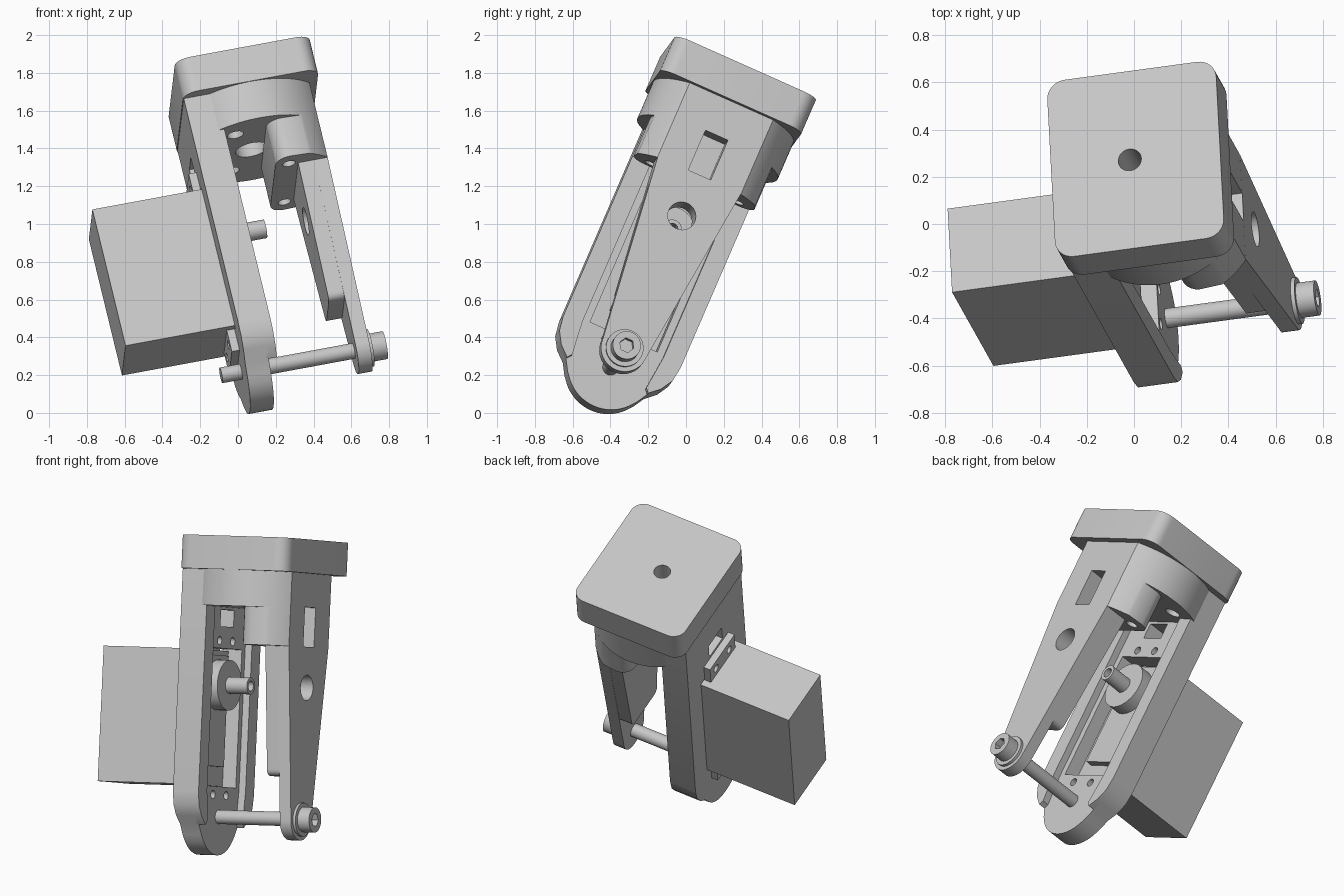
import bpy
import bmesh
from math import pi, sin, cos
from mathutils import Vector, Matrix

if "Cube" in bpy.data.objects:
    bpy.data.objects.remove(bpy.data.objects["Cube"], do_unlink=True)

# Tilted frame: across the fork, depth, and up the long axis
across = Vector((0.975, 0.132, 0.18)).normalized()
depth = Vector((-0.05, 0.912, -0.407))
depth = (depth - across * depth.dot(across)).normalized()
frame = Matrix((across, depth, across.cross(depth))).transposed().to_4x4()
frame.translation = (0.0065, 0.275, 1.77)

grey = bpy.data.materials.new("light grey")
grey.use_nodes = True
grey.diffuse_color = (0.57, 0.57, 0.57, 1)
grey.node_tree.nodes["Principled BSDF"].inputs["Base Color"].default_value = (0.57, 0.57, 0.57, 1)


def prism(name, points, axis, lo, hi):
    """Extrude a 2D outline along local axis 0 (across), 1 (depth) or 2 (up)."""
    def place(p, h):
        co = list(p)
        co.insert(axis, h)
        return co
    bm = bmesh.new()
    base = bm.faces.new([bm.verts.new(place(p, lo)) for p in points])
    out = bmesh.ops.extrude_face_region(bm, geom=[base])
    shift = Vector(place((0, 0), hi - lo))
    bmesh.ops.translate(bm, vec=shift, verts=[g for g in out["geom"] if isinstance(g, bmesh.types.BMVert)])
    bmesh.ops.recalc_face_normals(bm, faces=bm.faces)
    mesh = bpy.data.meshes.new(name)
    bm.to_mesh(mesh)
    bm.free()
    mesh.materials.append(grey)
    obj = bpy.data.objects.new(name, mesh)
    bpy.context.collection.objects.link(obj)
    obj.matrix_world = frame
    return obj


def arc(x, y, r, start, end, n):
    return [(x + r * cos(start + (end - start) * i / n), y + r * sin(start + (end - start) * i / n))
            for i in range(n + 1)]


def rod(name, axis, x, y, r, lo, hi, n=40):
    return prism(name, arc(x, y, r, 0, 2 * pi, n)[:-1], axis, lo, hi)


def rect(x0, x1, y0, y1):
    return [(x0, y0), (x1, y0), (x1, y1), (x0, y1)]


def cut(obj, *cutters):
    """Subtract the cutters, bake the result and discard them."""
    for c in cutters:
        c.hide_render = True
        m = obj.modifiers.new("cut", 'BOOLEAN')
        m.operation = 'DIFFERENCE'
        m.solver = 'EXACT'
        m.object = c
    bpy.context.view_layer.update()
    graph = bpy.context.evaluated_depsgraph_get()
    baked = bpy.data.meshes.new_from_object(obj.evaluated_get(graph))
    obj.modifiers.clear()
    obj.data = baked
    for c in cutters:
        bpy.data.objects.remove(c, do_unlink=True)


# Top plate with rounded corners and centre hole
W, D, R = 0.367, 0.41, 0.08
outline = []
for i, (sx, sy) in enumerate([(1, 1), (-1, 1), (-1, -1), (1, -1)]):
    outline += arc(sx * (W - R), sy * (D - R), R, i * pi / 2, (i + 1) * pi / 2, 8)
plate = prism("top_plate", outline, 2, -0.2, 0)
cut(plate, rod("hole", 2, -0.025, 0, 0.05, -0.3, 0.1))

# Round neck, flattened on both sides, with a pocket in the thin-arm side
LEFT, RIGHT, NECK = 0.475, 0.64, 0.405


def pocket():
    return prism("pocket", rect(-0.065, 0.065, -0.635, -0.4), 0, 0.2, 0.5)


neck_outline = arc(0, 0, NECK, RIGHT, pi - LEFT, 32) + arc(0, 0, NECK, pi + LEFT, 2 * pi - RIGHT, 32)
neck = prism("neck", neck_outline, 2, -0.415, -0.2)
cut(neck, pocket(), rod("bore", 2, -0.025, 0, 0.088, -0.5, -0.1),
    *[rod("screw_hole", 2, -0.125, s * 0.235, 0.045, -0.5, -0.25, 20) for s in (-1, 1)])

# Boss joining the neck to the thin arm
boss_outline = (arc(0, 0, NECK, RIGHT, 1.0, 8) + arc(0.12, 0.27, 0.08, pi / 2, pi, 6)
                + arc(0.12, -0.27, 0.08, pi, 1.5 * pi, 6) + arc(0, 0, NECK, -1.0, -RIGHT, 8))
boss = prism("arm_boss", boss_outline, 2, -0.64, -0.41)
cut(boss, pocket(),
    *[rod("screw_hole", 2, 0.115, s * 0.25, 0.035, -0.7, -0.5, 20) for s in (-1, 1)])

# Thin arm: tapered plate with a rounded foot, and a thicker inner pad
BOLT = -1.66
thin_outline = [(0.242, -0.63), (-0.242, -0.63)] + arc(0, BOLT, 0.125, pi, 2 * pi, 20)
thin_arm = prism("thin_arm", thin_outline, 0, 0.25, 0.325)
cut(thin_arm, pocket(), rod("hole", 0, 0, -0.877, 0.075, 0.2, 0.5))
pad_outline = [(0.242, -0.63), (-0.242, -0.63)] + arc(-0.115, -1.37, 0.04, pi, 1.5 * pi, 5) \
    + arc(0.115, -1.37, 0.04, 1.5 * pi, 2 * pi, 5)
pad = prism("thin_arm_pad", pad_outline, 0, 0.165, 0.255)
cut(pad, rod("hole", 0, 0, -0.877, 0.075, 0, 0.5))

# Wide arm: straight sides, shoulder curve, round tongue at the foot
OUTER, FLOOR, RIM = -0.363, -0.235, -0.19
shoulder = [(0.34, -0.2), (0.34, -1.52), (0.328, -1.6), (0.29, -1.665), (0.235, -1.715), (0.2, -1.775)]
arm_outline = [(-b, c) for b, c in shoulder] + arc(0, BOLT, 0.228, 1.2 * pi, 1.8 * pi, 20) + shoulder[::-1]
wide_arm = prism("wide_arm", arm_outline, 0, OUTER, FLOOR)
HOLES = [(b, c) for b in (-0.08, 0.08) for c in (-0.615, -1.53)]


def tab_holes():
    return [rod("screw_hole", 0, b, c, 0.025, -0.5, -0.2, 16) for b, c in HOLES]


cut(wide_arm, prism("servo_slot", rect(-0.195, 0.195, -1.48, -0.66), 0, -0.5, 0),
    prism("window", rect(-0.08, 0.08, -0.53, -0.43), 0, -0.5, 0), *tab_holes())

# Raised rims along the inner face of the wide arm
for side, s in (("front", -1), ("back", 1)):
    rim = [(0.235, -0.2)] + shoulder[:5] + [(0.215, -1.69), (0.225, -1.6), (0.235, -1.5)]
    prism(side + "_rim", [(s * b, c) for b, c in rim], 0, FLOOR - 0.01, RIM)

# Servo body, mounting tabs, inner face, horn and hollow shaft
prism("servo_body", rect(-0.195, 0.193, -1.475, -0.67), 0, -0.957, -0.325)
for name, lo, hi in (("upper", -0.68, -0.55), ("lower", -1.6, -1.465)):
    tab = prism(name + "_servo_tab", rect(-0.15, 0.15, lo, hi), 0, -0.405, OUTER + 0.005)
    cut(tab, *tab_holes())
prism("servo_face", rect(-0.12, 0.12, -1.36, -0.7), 0, -0.33, -0.28)
rod("servo_horn", 0, 0, -0.877, 0.15, -0.29, -0.2)
shaft = rod("servo_shaft", 0, 0, -0.877, 0.05, -0.21, -0.055)
cut(shaft, rod("bore", 0, 0, -0.877, 0.03, -0.15, 0))

# Pivot bolt with washer and hex socket head
rod("pivot_bolt", 0, 0, BOLT, 0.042, -0.47, 0.33)
rod("washer", 0, 0, BOLT, 0.1, 0.32, 0.342)
head = rod("bolt_head", 0, 0, BOLT, 0.075, 0.34, 0.42)
cut(head, rod("socket", 0, 0, BOLT, 0.04, 0.38, 0.5, 6))

# Smooth the curved walls, keep edges crisp
bpy.ops.object.select_all(action='DESELECT')
for obj in bpy.context.scene.objects:
    if obj.type == 'MESH' and grey.name in obj.data.materials:
        obj.select_set(True)
        bpy.context.view_layer.objects.active = obj
bpy.ops.object.shade_smooth_by_angle(angle=0.6)
